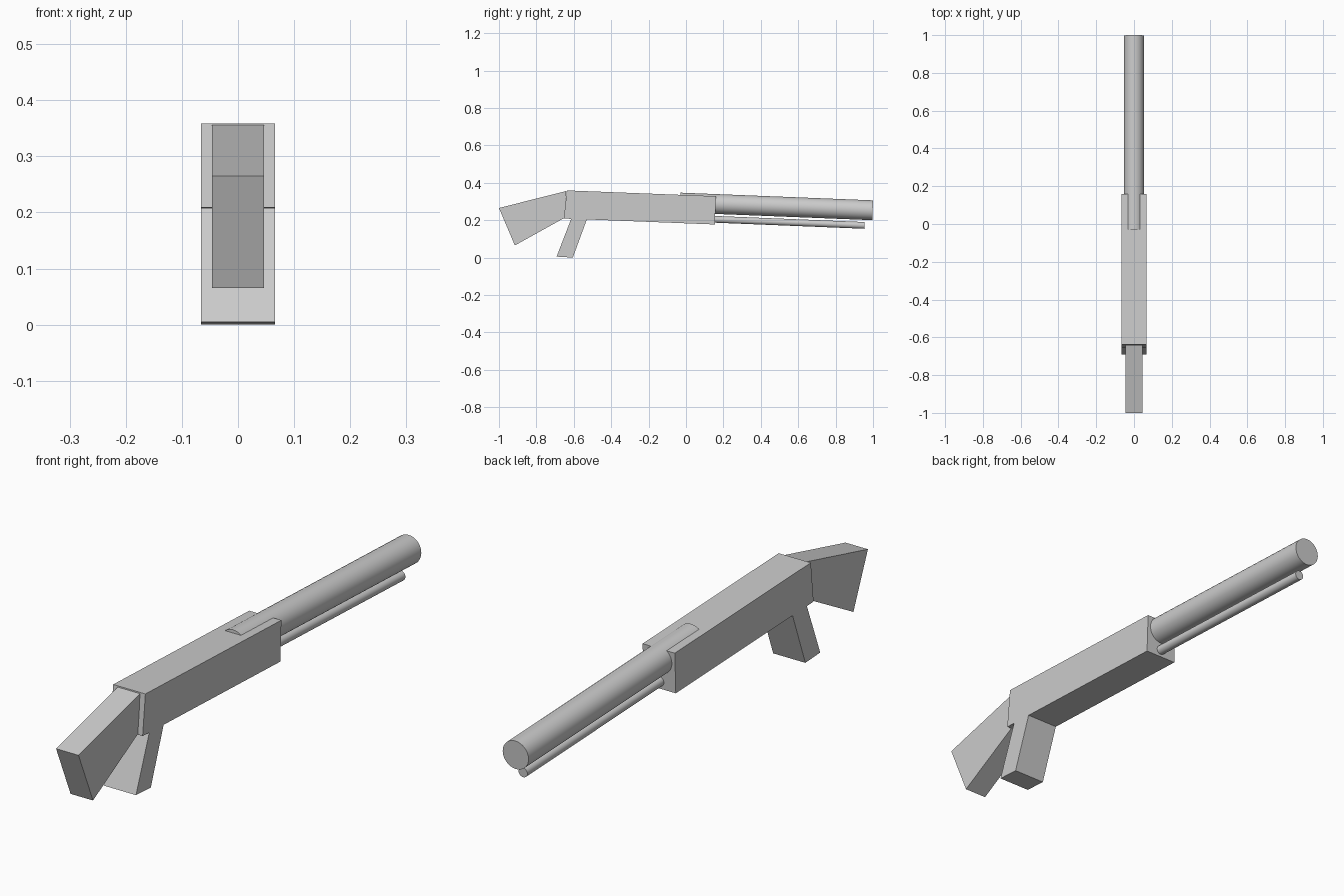
import bpy, bmesh
from mathutils import Vector

if "Cube" in bpy.data.objects:
    bpy.data.objects.remove(bpy.data.objects["Cube"])


def extrude_profile(name, points, half_width):
    """Solid made from a side profile (y, z) extruded across x."""
    bm = bmesh.new()
    face = bm.faces.new([bm.verts.new((-half_width, y, z)) for y, z in points])
    out = bmesh.ops.extrude_face_region(bm, geom=[face])
    moved = [v for v in out["geom"] if isinstance(v, bmesh.types.BMVert)]
    bmesh.ops.translate(bm, verts=moved, vec=(2 * half_width, 0, 0))
    bmesh.ops.recalc_face_normals(bm, faces=bm.faces)
    mesh = bpy.data.meshes.new(name)
    bm.to_mesh(mesh)
    bm.free()
    obj = bpy.data.objects.new(name, mesh)
    bpy.context.collection.objects.link(obj)
    return obj


def tube(name, start, end, radius):
    """Smooth capped cylinder between two points."""
    a, b = Vector(start), Vector(end)
    bpy.ops.mesh.primitive_cylinder_add(vertices=32, radius=radius,
                                        depth=(b - a).length, location=(a + b) / 2)
    obj = bpy.context.object
    obj.name = name
    obj.rotation_euler = (b - a).to_track_quat('Z', 'Y').to_euler()
    bpy.ops.object.shade_smooth_by_angle()
    return obj


# Receiver with the grip drawn out of its underside
extrude_profile("receiver_and_grip", [
    (-0.637, 0.359), (0.160, 0.328), (0.154, 0.177), (-0.530, 0.204),
    (-0.605, 0.0), (-0.692, 0.005), (-0.614, 0.207), (-0.653, 0.209)], 0.066)

# Narrower shoulder stock
extrude_profile("stock", [
    (-0.640, 0.356), (-0.650, 0.212), (-0.915, 0.065), (-1.0, 0.265)], 0.046)

# Barrel partly sunk into the receiver, and the thin rod below it
tube("barrel", (0, -0.031, 0.294), (0, 0.998, 0.253), 0.053)
tube("under_rod", (0, -0.03, 0.212), (0, 0.955, 0.172), 0.018)
